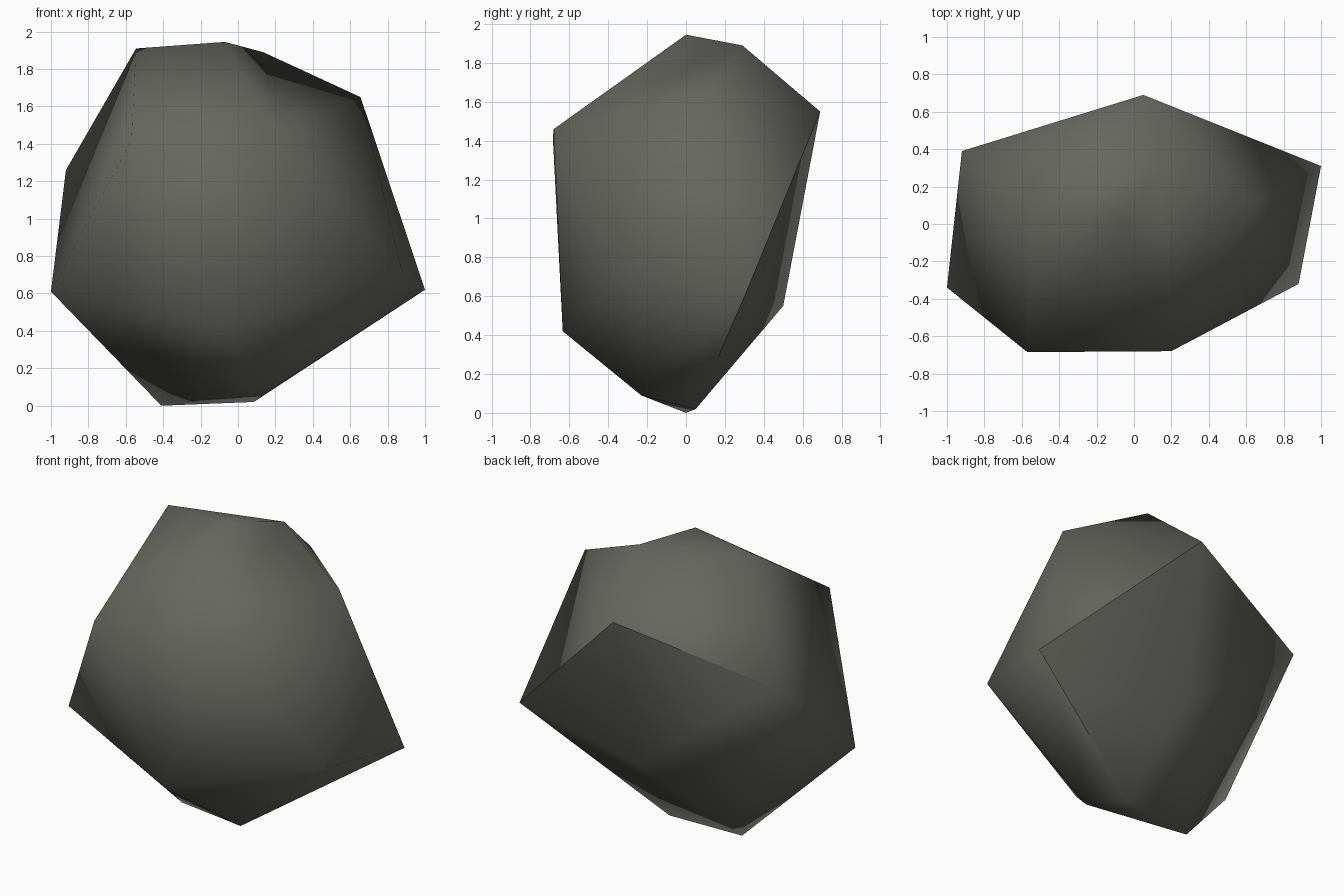
import bpy, bmesh
from mathutils import Vector

if "Cube" in bpy.data.objects:
    bpy.data.objects.remove(bpy.data.objects["Cube"])

# Corner points of the boulder
P = {
    "top": (-.07, 0, 1.945), "top_back": (.135, .29, 1.89), "top_left": (-.545, .05, 1.91),
    "shoulder": (.655, .12, 1.65), "back": (.05, .69, 1.55), "left_back": (-.92, .39, 1.26),
    "right_back": (1, .31, .62), "right_front": (.88, -.32, .705), "front_r": (.2, -.68, 1.46),
    "front_l": (-.57, -.685, 1.42), "left_front": (-1, -.34, .61), "base_r": (.085, .05, .02),
    "base_l": (-.41, 0, 0), "base_front": (.18, -.23, .09), "back_low": (0, .5, .55),
    "front_low": (-.08, -.634, .42),
}

bm = bmesh.new()
v = {n: bm.verts.new(Vector(p)) for n, p in P.items()}
bmesh.ops.convex_hull(bm, input=list(bm.verts))


def edge(a, b):
    return bm.edges.get((v[a], v[b]))


# Shallow hollows: turn the ridge so the surface dips
for a, b in (("top", "shoulder"), ("left_back", "front_l")):
    e = edge(a, b)
    if e:
        bmesh.ops.rotate_edges(bm, edges=[e], use_ccw=False)

bmesh.ops.recalc_face_normals(bm, faces=list(bm.faces))
for f in bm.faces:
    f.smooth = True

# Hard creases around the back face
for a, b in (("back", "right_back"), ("back", "left_back"), ("right_back", "base_r")):
    e = edge(a, b)
    if e:
        e.smooth = False

mesh = bpy.data.meshes.new("boulder")
bm.to_mesh(mesh)
bm.free()
mat = bpy.data.materials.new("dark grey stone")
mat.diffuse_color = (.135, .135, .118, 1)
mat.use_nodes = True
mat.node_tree.nodes["Principled BSDF"].inputs["Base Color"].default_value = mat.diffuse_color
mesh.materials.append(mat)
bpy.context.collection.objects.link(bpy.data.objects.new("boulder", mesh))
